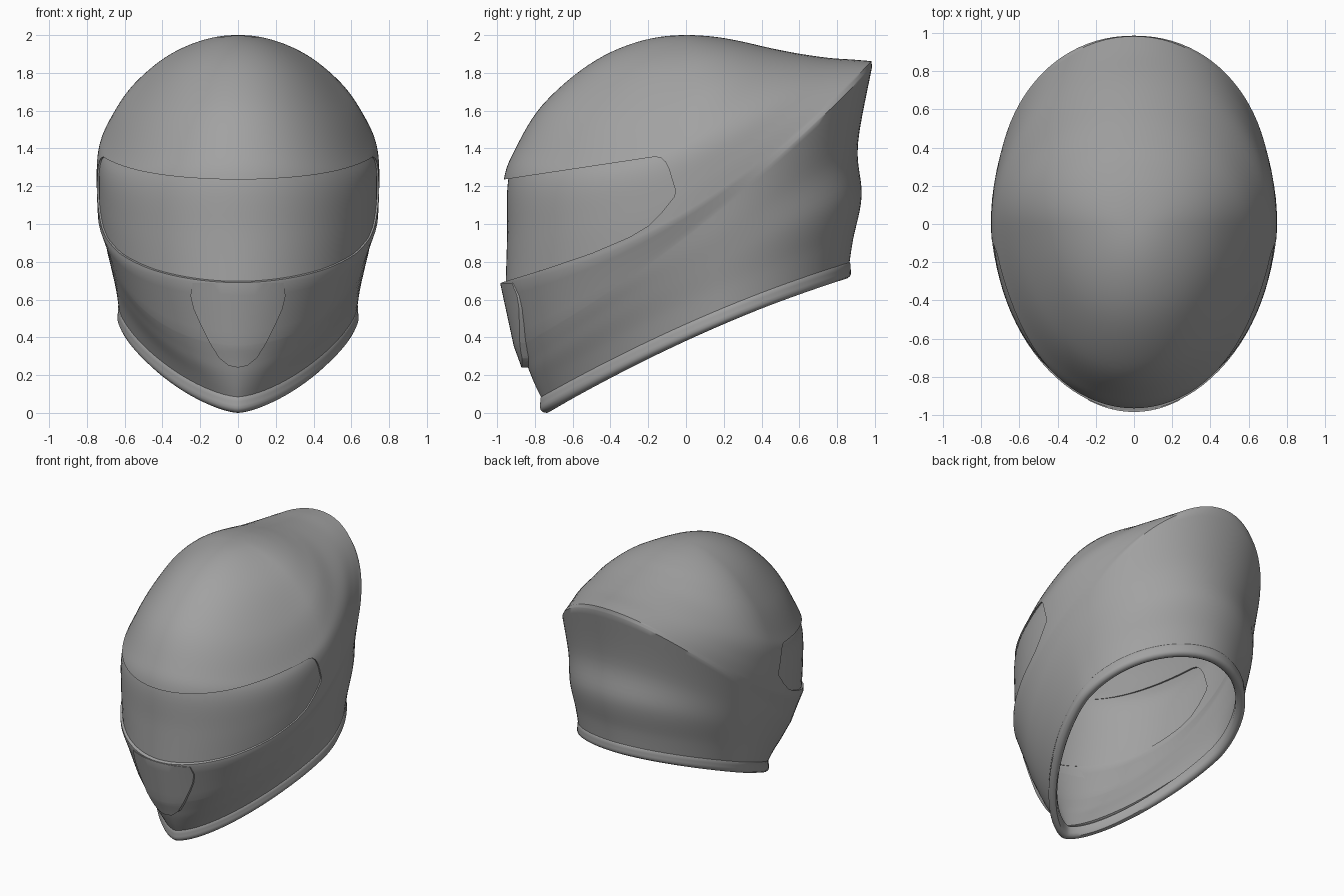
import bpy, bmesh, math

if "Cube" in bpy.data.objects:
    bpy.data.objects.remove(bpy.data.objects["Cube"])

grey = bpy.data.materials.new("helmet grey")
grey.diffuse_color = (0.36, 0.36, 0.36, 1)
grey.use_nodes = True
grey.node_tree.nodes["Principled BSDF"].inputs["Base Color"].default_value = grey.diffuse_color

# Key rings of the shell: front y,z | side width,y,z | back y,z | front, back roundness
LOWER = [
    (-.765, .08, .630, .20, .55, .865, .79, 1.30, 1.05),
    (-.795, .14, .648, .19, .67, .885, .92, 1.22, 1.03),
    (-.825, .21, .676, .18, .81, .930, 1.15, 1.14, 1.0),
    (-.85, .28, .702, .16, .94, .910, 1.42, 1.10, .98),
    (-.88, .36, .718, .14, 1.05, .985, 1.83, 1.07, .95),    # side crease
]
UPPER = [
    LOWER[-1],
    (-.978, .685, .743, .03, 1.07, .982, 1.862, 1.03, .98),  # lip under the visor
    (-.970, .95, .748, .02, 1.21, .890, 1.87, 1.0, 1.0),
    (-.965, 1.23, .742, .0, 1.36, .750, 1.88, 1.0, 1.0),
    (-.90, 1.405, .700, .0, 1.475, .580, 1.905, 1.0, 1.0),
    (-.76, 1.63, .590, .0, 1.665, .430, 1.935, 1.0, 1.0),
    (-.52, 1.84, .410, .0, 1.852, .300, 1.965, 1.0, 1.0),
    (-.27, 1.96, .210, .0, 1.963, .160, 1.99, 1.0, 1.0),
    (-.01, 2.0, .010, .0, 2.0, .010, 2.0, 1.0, 1.0),        # crown
]
HALF = 48


def ring(p):
    """Closed ring from front to back and round again; height is a parabola in y."""
    yf, zf, w, ys, zs, yb, zb, ef, eb = p
    s1 = (zs - zf) / (ys - yf)
    a = ((zb - zs) / (yb - ys) - s1) / (yb - yf)
    pts = []
    for i in range(2 * HALF):
        t = math.pi * i / HALF
        c, s = math.cos(t), math.sin(t)
        e, ye = (ef, yf) if c > 0 else (eb, yb)
        x = math.copysign(w * abs(s) ** e, s)
        y = ys + (ye - ys) * abs(c) ** e
        pts.append((x, y, zf + s1 * (y - yf) + a * (y - yf) * (y - ys)))
    return pts


def spline(keys, before, after, steps=6):
    """Smooth interpolation between the key rings."""
    k = [before] + list(keys) + [after]
    out = [keys[0]]
    for i in range(1, len(k) - 2):
        for j in range(1, steps + 1):
            t = j / steps
            out.append(tuple(
                .5 * (2 * b + (c - a) * t + (2 * a - 5 * b + 4 * c - d) * t * t
                      + (3 * b - a - 3 * c + d) * t ** 3)
                for a, b, c, d in zip(*k[i - 1:i + 3])))
    return out


def make(name, bm):
    bmesh.ops.recalc_face_normals(bm, faces=bm.faces)
    me = bpy.data.meshes.new(name)
    bm.to_mesh(me)
    bm.free()
    ob = bpy.data.objects.new(name, me)
    bpy.context.collection.objects.link(ob)
    me.materials.append(grey)
    return ob


def loft(name, params, closed=False, cap=False):
    bm = bmesh.new()
    rows = [[bm.verts.new(v) for v in ring(p)] for p in params]
    n = 2 * HALF
    for r in range(len(rows) if closed else len(rows) - 1):
        a, b = rows[r], rows[(r + 1) % len(rows)]
        for i in range(n):
            j = (i + 1) % n
            bm.faces.new((a[i], a[j], b[j], b[i]))
    if cap:
        bm.faces.new(rows[-1])
    return make(name, bm)


def cutter(name, outline, place):
    """Prism through the outline; place(u, v, side) gives its corners."""
    bm = bmesh.new()
    a, b = ([bm.verts.new(place(u, v, s)) for u, v in outline] for s in (0, 1))
    bm.faces.new(a)
    bm.faces.new(b)
    for i in range(len(outline)):
        j = (i + 1) % len(outline)
        bm.faces.new((a[i], a[j], b[j], b[i]))
    ob = make(name, bm)
    ob.hide_render = True
    return ob


def thicken(ob, thickness, offset):
    m = ob.modifiers.new("thickness", 'SOLIDIFY')
    m.thickness, m.offset = thickness, offset


def boolean(ob, other, operation):
    m = ob.modifiers.new("cut", 'BOOLEAN')
    m.object, m.operation, m.solver = other, operation, 'EXACT'


def finish(ob, angle=40):
    """Apply the modifiers and shade smooth."""
    bpy.context.view_layer.update()
    deps = bpy.context.evaluated_depsgraph_get()
    me = bpy.data.meshes.new_from_object(ob.evaluated_get(deps))
    ob.modifiers.clear()
    ob.data = me
    me.materials.clear()
    me.materials.append(grey)
    bpy.ops.object.select_all(action='DESELECT')
    ob.select_set(True)
    bpy.context.view_layer.objects.active = ob
    bpy.ops.object.shade_smooth_by_angle(angle=math.radians(angle))


# Full shell surface: lower half, crease, crown
lower = spline(LOWER, LOWER[0], LOWER[-1])
p = UPPER[-2]
ghost = (-p[0], p[1], -p[2], p[3], p[4], -p[5], p[6], 1.0, 1.0)
upper = spline(UPPER[1:], UPPER[1], ghost)
bridge = [tuple(a + (b - a) * t / 5 for a, b in zip(UPPER[0], UPPER[1])) for t in range(1, 5)]
surface = lower + bridge + upper

# Side outline of the visor window and front outline of the chin plate
window = [(-1.2, 1.20), (-.17, 1.355), (-.135, 1.352), (-.11, 1.33), (-.09, 1.29),
          (-.055, 1.175), (-.062, 1.145), (-.13, 1.06), (-.2, .99), (-.3, .93),
          (-.5, .845), (-.75, .76), (-.97, .692), (-1.2, .65)]
window_cutter = cutter("window_cutter", window, lambda y, z, s: (1.2 - 2.4 * s, y, z))
half = [(.24, .688), (.252, .62), (.235, .55), (.2, .47), (.15, .37), (.1, .29), (.05, .25)]
chin = half + [(0, .24)] + [(-x, z) for x, z in reversed(half)]
chin_cutter = cutter("chin_cutter", chin, lambda x, z, s: (x, -1.3 + .8 * s, z))

# Shell with the window cut through
shell = loft("shell", surface, cap=True)
thicken(shell, .04, -1)
boolean(shell, window_cutter, 'DIFFERENCE')
finish(shell)

# Visor, set slightly inside the window
visor = loft("visor", surface, cap=True)
for v in visor.data.vertices:
    v.co.x *= .988
    v.co.y *= .976
thicken(visor, .02, -1)
boolean(visor, window_cutter, 'INTERSECT')
finish(visor)

# Chin plate, flush with the lip at the top and standing proud at its point
plate = loft("chin_plate", surface, cap=True)
for v in plate.data.vertices:
    v.co.y -= .005 + .03 * min(1, max(0, (.69 - v.co.z) / .35))
thicken(plate, .05, -1)
boolean(plate, chin_cutter, 'INTERSECT')
finish(plate)

# Rolled trim round the neck opening: outward and vertical offsets of its section
section = [(-.03, .015), (0, .008), (.006, 0), (.006, -.02), (.008, -.04),
           (.008, -.055), (.002, -.068), (-.012, -.078), (-.03, -.08), (-.05, -.07),
           (-.06, -.05), (-.06, 0)]
yf, zf, w, ys, zs, yb, zb, ef, eb = LOWER[0]
trim_rows = [(yf - d, zf + h, w + d, ys, zs + h, yb + d, zb + h, ef, eb) for d, h in section]
finish(loft("neck_trim", trim_rows, closed=True))

for ob in (window_cutter, chin_cutter):
    bpy.data.objects.remove(ob)
